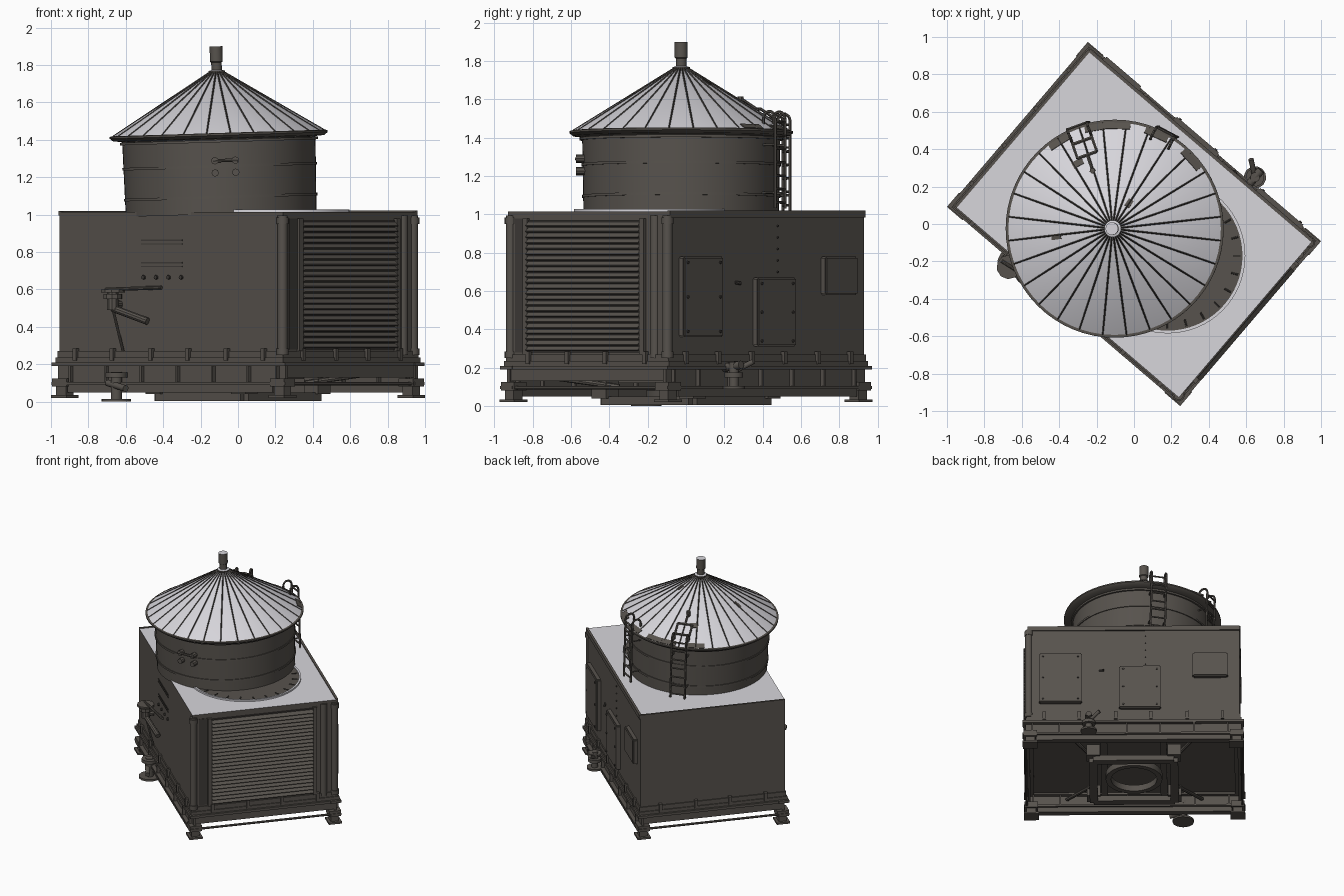
import bpy, bmesh, math
from math import radians, sin, cos, pi
from mathutils import Matrix, Vector

old = bpy.data.objects.get("Cube")
if old:
    bpy.data.objects.remove(old, do_unlink=True)


def material(name, rgb):
    m = bpy.data.materials.new(name)
    m.use_nodes = True
    m.diffuse_color = (*rgb, 1)
    m.node_tree.nodes["Principled BSDF"].inputs["Base Color"].default_value = (*rgb, 1)
    return m


BROWN = material("weathered brown", (0.095, 0.085, 0.074))
PALE = material("pale grey metal", (0.68, 0.67, 0.71))
DARK = material("dark steel", (0.05, 0.045, 0.04))

# Housing is turned in plan; the tank leans slightly
HOUSE = Matrix.Rotation(radians(-40.5), 4, 'Z')
TANK = Matrix.Translation((-0.09, -0.025, 1.004)) @ Matrix.Rotation(radians(-1.8), 4, 'Y')
WORLD = Matrix.Identity(4)


def finish(name, bm, frame, mat, smooth=False, top=None):
    """Turn a bmesh into an object; upward faces may take a second material."""
    bmesh.ops.recalc_face_normals(bm, faces=bm.faces)
    me = bpy.data.meshes.new(name)
    me.materials.append(mat)
    if top:
        me.materials.append(top)
        for f in bm.faces:
            f.material_index = int(f.normal.z > 0.4)
    bm.to_mesh(me)
    bm.free()
    ob = bpy.data.objects.new(name, me)
    ob.matrix_world = frame
    bpy.context.collection.objects.link(ob)
    if smooth:
        bpy.ops.object.select_all(action='DESELECT')
        ob.select_set(True)
        bpy.context.view_layer.objects.active = ob
        bpy.ops.object.shade_smooth_by_angle(angle=radians(35))
    return ob


def add_box(bm, lo, hi, turn=WORLD):
    lo, hi = Vector(lo), Vector(hi)
    bmesh.ops.create_cube(bm, size=1, matrix=turn @ Matrix.Translation((lo + hi) / 2)
                          @ Matrix.Diagonal((*(hi - lo), 1)))


def add_rod(bm, a, b, r, n=8):
    a, b = Vector(a), Vector(b)
    d = b - a
    m = Matrix.Translation((a + b) / 2) @ d.to_track_quat('Z', 'Y').to_matrix().to_4x4()
    bmesh.ops.create_cone(bm, cap_ends=True, segments=n, radius1=r, radius2=r, depth=d.length, matrix=m)


def boxes(name, items, mat=BROWN, bevel=0, top=None):
    bm = bmesh.new()
    for lo, hi in items:
        add_box(bm, lo, hi)
    if bevel:
        bmesh.ops.bevel(bm, geom=bm.edges[:], offset=bevel, segments=2, affect='EDGES')
    return finish(name, bm, HOUSE, mat, top=top)


def rods(name, items, frame=HOUSE, mat=BROWN, n=8):
    bm = bmesh.new()
    for a, b, r in items:
        add_rod(bm, a, b, r, n)
    return finish(name, bm, frame, mat, True)


def lathe(name, profile, frame, mat, n=64, closed=False, top=None):
    bm = bmesh.new()
    rings = [[bm.verts.new((r * cos(2 * pi * i / n), r * sin(2 * pi * i / n), z))
              for i in range(n)] for r, z in profile]
    for a, b in zip(rings, rings[1:] + rings[:1] if closed else rings[1:]):
        for i in range(n):
            j = (i + 1) % n
            bm.faces.new((a[i], a[j], b[j], b[i]))
    if not closed:
        bm.faces.new(rings[0])
        bm.faces.new(rings[-1])
    return finish(name, bm, frame, mat, True, top)


L, W, TOP = 0.785, 0.55, 1.015

# Housing shell with a louvred end
boxes("housing", [((-L, -W, 0.24), (L, W, TOP))], top=PALE)
boxes("louvre_backing", [((L, -0.405, 0.28), (L + 0.008, 0.365, 0.97))], mat=DARK)
bm = bmesh.new()
for i in range(23):
    tilt = Matrix.Translation((L + 0.016, 0, 0.3 + i * 0.0295)) @ Matrix.Rotation(radians(40), 4, 'Y')
    add_box(bm, (-0.016, -0.405, -0.004), (0.016, 0.365, 0.004), tilt)
finish("louvre_slats", bm, HOUSE, BROWN)
boxes("louvre_jambs", [((L, v, 0.27), (L + 0.02, v + 0.03, 0.98)) for v in (-0.435, 0.365)])
boxes("louvre_reveal", [((L, -0.5, 0.28), (L + 0.004, -0.435, 0.98))], mat=DARK)
rods("corner_posts", [((L - 0.01, v, 0.25), (L - 0.01, v, TOP - 0.02), 0.027)
                      for v in (-W + 0.01, 0.45, W - 0.015)], n=12)
rods("post_caps", [((L - 0.01, v, z), (L - 0.01, v, z + 0.035), 0.033)
                   for v in (-W + 0.01, W - 0.015) for z in (0.25, 0.95)], n=12)
boxes("roof_edge_trim", [((-L, W - 0.008, TOP - 0.03), (L, W + 0.01, TOP + 0.006)),
                         ((-L - 0.008, -W, TOP - 0.02), (-L + 0.008, W, TOP + 0.005))])

# Skirt around the housing with small clips
boxes("skirt", [((-L - 0.015, -W - 0.015, 0.205), (L + 0.015, W + 0.015, 0.235)),
                ((-L - 0.008, -W - 0.008, 0.235), (L + 0.008, W + 0.008, 0.27))])
clips = []
for s in (-1, 1):
    a, b = s * (W + 0.012), s * (L + 0.012)
    clips += [((u - 0.012, a - 0.012, 0.22), (u + 0.012, a + 0.012, 0.285))
              for u in (-0.66, -0.4, -0.13, 0.13, 0.4, 0.66)]
    clips += [((b - 0.012, v - 0.012, 0.22), (b + 0.012, v + 0.012, 0.285))
              for v in (-0.4, -0.13, 0.13, 0.4)]
boxes("skirt_clips", clips)

# Base frame: long beams, end beams and corner feet
beams, feet, stiffeners = [], [], []
for s in (-1, 1):
    c = s * 0.535
    beams += [((-0.82, c - 0.04, 0.19), (0.82, c + 0.04, 0.21)),
              ((-0.82, c - 0.04, 0.09), (0.82, c + 0.04, 0.105)),
              ((-0.8, c - 0.01, 0.105), (0.8, c + 0.01, 0.19)),
              ((-0.72, c - 0.025, 0.05), (0.72, c + 0.025, 0.09))]
    e = s * 0.78
    beams += [((e - 0.035, -0.54, 0.19), (e + 0.035, 0.54, 0.21)),
              ((e - 0.01, -0.54, 0.13), (e + 0.01, 0.54, 0.19))]
    stiffeners += [((u - 0.006, c - 0.033, 0.1), (u + 0.006, c + 0.033, 0.19))
                   for u in (-0.7, -0.45, -0.2, 0.05, 0.3, 0.55, 0.75)]
    for t in (-1, 1):
        x, y = s * 0.765, t * 0.53
        feet += [((x - 0.055, y - 0.05, 0.02), (x + 0.055, y + 0.05, 0.035)),
                 ((x - 0.035, y - 0.03, 0.03), (x + 0.035, y + 0.03, 0.1)),
                 ((x - 0.05, y - 0.045, 0.08), (x + 0.05, y + 0.045, 0.125))]
boxes("base_beams", beams)
boxes("beam_stiffeners", stiffeners)
boxes("corner_feet", feet)
rods("end_tie_rods", [((s * 0.8, -0.53, 0.095), (s * 0.8, 0.53, 0.095), 0.009) for s in (-1, 1)])

# Jacks on the long sides; the front one reaches the ground
u, v = -0.36, -0.58
rods("front_jack", [((u, v, 0.0), (u, v, 0.015), 0.08), ((u, v, 0.015), (u, v, 0.16), 0.03),
                    ((u, v, 0.13), (u, v, 0.155), 0.06),
                    ((u - 0.06, v, 0.1), (u + 0.1, v - 0.04, 0.07), 0.018)], n=12)
u, v = 0.33, 0.61
rods("rear_jack", [((u, v, 0.09), (u, v, 0.105), 0.06), ((u, v, 0.1), (u, v, 0.23), 0.026),
                   ((u, v, 0.15), (u, v, 0.175), 0.05),
                   ((u, v - 0.07, 0.2), (u, v + 0.05, 0.215), 0.022),
                   ((u, v, 0.18), (u - 0.08, v + 0.06, 0.23), 0.014)], n=12)

# Undercarriage: low square frame, ring, cross members and struts
Q = 0.3
rails = []
for s in (-1, 1):
    rails += [((-Q, s * Q - 0.03, 0.005), (Q, s * Q + 0.03, 0.05)),
              ((s * Q - 0.03, -Q, 0.005), (s * Q + 0.03, Q, 0.05)),
              ((s * 0.22 - 0.025, -0.52, 0.12), (s * 0.22 + 0.025, 0.52, 0.18))]
    rails += [((s * Q - 0.05, t * Q - 0.05, 0.04), (s * Q + 0.05, t * Q + 0.05, 0.13)) for t in (-1, 1)]
boxes("under_frame", rails)
lathe("under_ring", [(0.17, 0.03), (0.21, 0.03), (0.21, 0.08), (0.17, 0.08)], HOUSE, BROWN, 32, True)
rods("under_struts", [((s * 0.3, t * 0.2, 0.1), (s * 0.5, t * 0.5, 0.15), 0.014)
                      for s in (-1, 1) for t in (-1, 1)])

# Access panels with bolts on the rear long side
panels = [(0.54, 0.32, 0.36, 0.78), (-0.05, 0.31, 0.31, 0.67), (-0.57, 0.26, 0.58, 0.78)]
boxes("access_panels", [((u - w / 2, W - 0.01, a), (u + w / 2, W + 0.035, b)) for u, w, a, b in panels],
      bevel=0.008)
rods("panel_bolts", [((u + s * (w / 2 - 0.03), W + 0.03, z), (u + s * (w / 2 - 0.03), W + 0.041, z), 0.008)
                     for u, w, a, b in panels[:2] for s in (-1, 1)
                     for z in (a + 0.03, (a + b) / 2, b - 0.03)], mat=DARK)
rods("seam_rivets", [((-0.09, W, z / 100), (-0.09, W + 0.007, z / 100), 0.005) for z in range(70, 100, 6)]
     + [((0.25, W, 0.645), (0.22, W + 0.015, 0.64), 0.009)], mat=DARK)

# Swing bracket, rivets and slits on the front long side
bu, bv = -0.36, -0.61
rods("swing_bracket", [((bu, bv, 0.55), (bu, bv, 0.575), 0.05), ((bu, bv, 0.585), (bu, bv, 0.6), 0.065),
                       ((bu, bv, 0.49), (bu, bv, 0.6), 0.032),
                       ((bu - 0.05, bv, 0.6), (bu + 0.3, -W - 0.01, 0.61), 0.01),
                       ((bu, bv, 0.5), (bu + 0.21, -W - 0.02, 0.43), 0.02),
                       ((bu, bv, 0.5), (bu + 0.03, -W - 0.01, 0.27), 0.008),
                       ((bu, bv, 0.52), (bu, -W, 0.52), 0.02)], n=10)
rods("front_rivets", [((-0.19 + i * 0.088, -W, 0.665), (-0.19 + i * 0.088, -W - 0.012, 0.665), 0.011)
                      for i in range(4)], mat=DARK)
boxes("front_slits", [((-0.21, -W - 0.004, z), (0.08, -W, z + 0.006)) for z in (0.72, 0.74, 0.84, 0.86)],
      mat=DARK)

# Round opening in the housing roof beside the tank
HATCH = Matrix.Translation((0.18, -0.17, TOP))
lathe("opening_floor", [(0.405, -0.003), (0.405, 0.005)], HATCH, BROWN)
lathe("opening_rim", [(0.4, 0), (0.4, 0.012), (0.415, 0.012), (0.415, 0)], HATCH, PALE, closed=True)
rods("opening_tabs", [((0.35 * cos(a), 0.35 * sin(a), 0.006), (0.39 * cos(a), 0.39 * sin(a), 0.006), 0.005)
                      for a in (i * pi / 12 for i in range(24))], HATCH, DARK)

# Tank drum with bands
lathe("tank_drum", [(0.51, 0), (0.517, 0.4)], TANK, BROWN)
for z, r in ((0.09, 0.518), (0.255, 0.521), (0.39, 0.53)):
    lathe("drum_band", [(0.5, z - 0.007), (r, z - 0.007), (r, z + 0.007), (0.5, z + 0.007)],
          TANK, BROWN, closed=True)

# Conical roof, eave, ribs, rust patches and vent
SLOPE = 0.33 / 0.54
lathe("roof_cone", [(0.575, 0.428), (0.035, 0.758)], TANK, BROWN, 56, top=PALE)
lathe("roof_eave", [(0.51, 0.4), (0.565, 0.405), (0.583, 0.42), (0.583, 0.43), (0.572, 0.433), (0.51, 0.42)],
      TANK, BROWN, closed=True)
bm = bmesh.new()
for i in range(28):
    a = 2 * pi * (i + 0.5) / 28
    add_rod(bm, (0.57 * cos(a), 0.57 * sin(a), 0.43), (0.04 * cos(a), 0.04 * sin(a), 0.757), 0.0045, 4)
finish("roof_ribs", bm, TANK, DARK)
bm = bmesh.new()
patches = [(58, 0.16, 0.05, 0.03), (119, 0.4, 0.04, 0.06), (188, 0.31, 0.06, 0.03)]
patches += [(a, 0.55, 0.04, 0.13) for a in (42, 66, 88, 100, 122)]
for a, r, run, width in patches:
    lay = (Matrix.Rotation(radians(a), 4, 'Z') @ Matrix.Translation((r, 0, 0.428 + (0.575 - r) * SLOPE))
           @ Matrix.Rotation(math.atan(SLOPE), 4, 'Y'))
    add_box(bm, (-run / 2, -width / 2, -0.003), (run / 2, width / 2, 0.003), lay)
finish("roof_rust_patches", bm, TANK, BROWN)
lathe("vent_pipe", [(0.045, 0.745), (0.045, 0.765), (0.028, 0.77), (0.028, 0.81), (0.034, 0.815), (0.034, 0.896)],
      TANK, BROWN, 20, top=PALE)

# Pipe handles on the drum front
hy = -0.545
rods("drum_handles", [((-0.035, hy, 0.285), (0.1, hy, 0.285), 0.009)]
     + [((x, -0.5, z), (x, hy - 0.005, z), 0.02) for x in (-0.025, 0.085) for z in (0.22, 0.285)], TANK)


# Ladders: upright part with hooped rail tops, plus a short run up the roof
def ladder(name, angle, roof_run):
    turn = TANK @ Matrix.Rotation(radians(angle), 4, 'Z')
    parts = []
    for s in (-0.055, 0.055):
        parts.append(((0.585, s, 0.02), (0.585, s, 0.49), 0.008))
        arc = [(0.55 + 0.035 * cos(t), s, 0.49 + 0.035 * sin(t)) for t in (i * pi / 5 for i in range(6))]
        parts += [(p, q, 0.008) for p, q in zip(arc, arc[1:])]
        parts.append((arc[-1], (0.515, s, 0.46), 0.008))
        parts += [((0.51, s, z), (0.585, s, z), 0.006) for z in (0.1, 0.35)]
        if roof_run:
            parts.append(((0.55, s, 0.47), (0.42, s, 0.55), 0.008))
    parts += [((0.585, -0.055, 0.05 + i * 0.07), (0.585, 0.055, 0.05 + i * 0.07), 0.007) for i in range(7)]
    if roof_run:
        parts += [((r, -0.055, 0.47 + (0.55 - r) * SLOPE), (r, 0.055, 0.47 + (0.55 - r) * SLOPE), 0.009)
                  for r in (0.42, 0.5)]
        parts += [((0.42, 0, 0.55), (0.33, 0, 0.605), 0.008), ((0.33, 0, 0.57), (0.33, 0, 0.615), 0.016)]
    rods(name, parts, turn, n=6)


ladder("rear_left_ladder", 62, False)
ladder("rear_right_ladder", 110, True)
